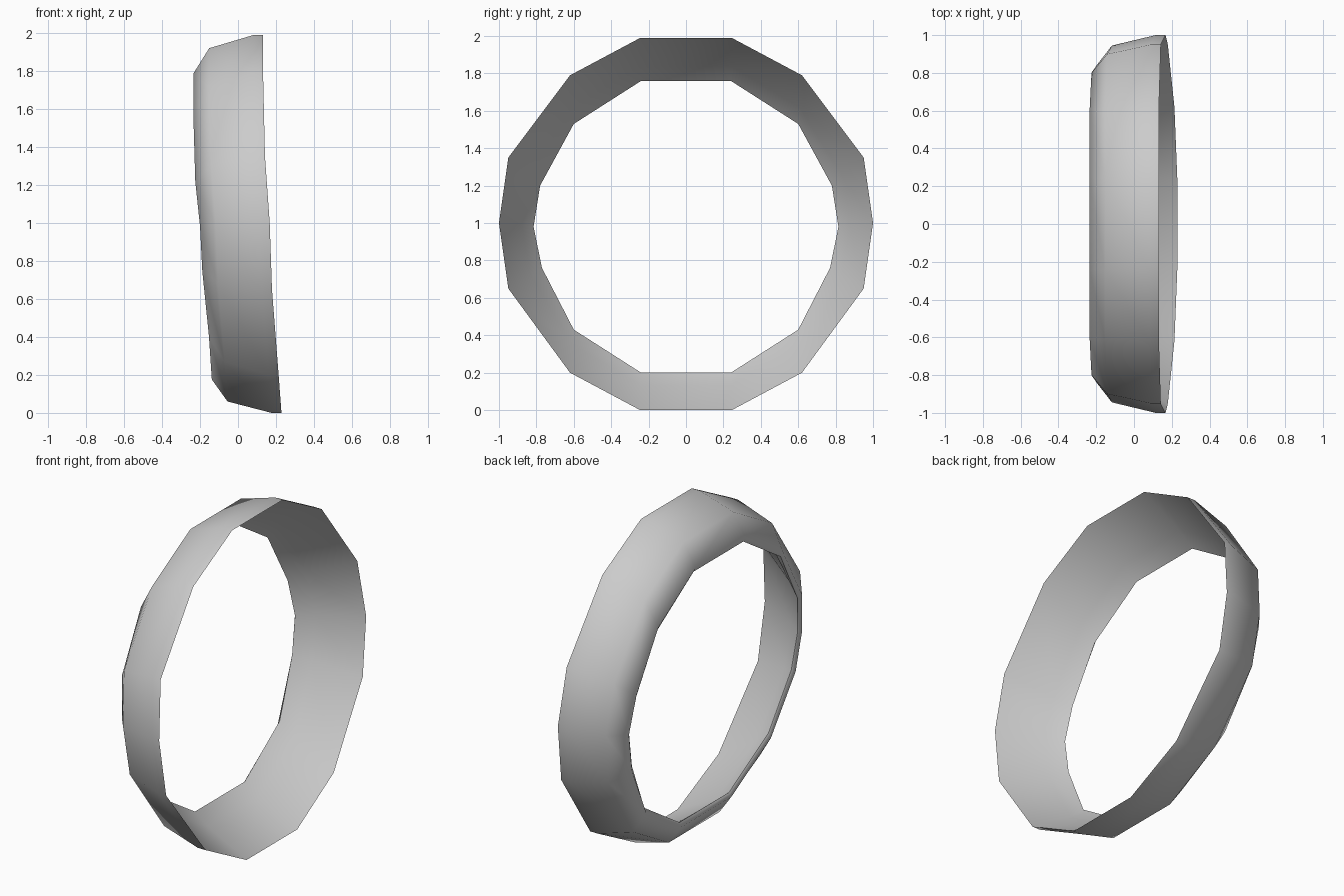
import bpy, bmesh

if "Cube" in bpy.data.objects:
    bpy.data.objects.remove(bpy.data.objects["Cube"])

# Stations down one side of the ring: outer y, outer z, inner y, inner z, x shift (bend)
SIDE = [
    (0.245, 1.99, 0.24, 1.76, -0.035),
    (0.62, 1.79, 0.60, 1.53, -0.035),
    (0.95, 1.35, 0.78, 1.20, -0.025),
    (1.00, 1.00, 0.815, 0.98, 0.0),
    (0.95, 0.65, 0.77, 0.76, 0.012),
    (0.62, 0.20, 0.60, 0.43, 0.047),
    (0.245, 0.00, 0.24, 0.20, 0.062),
]
# Closed cross-section: x, blend from outer (0) to inner (1) outline
PROFILE = [(0.167, 0.0), (0.115, 0.0), (-0.117, 0.3),
           (-0.20, 0.88), (-0.185, 1.0), (-0.095, 0.66)]

# Mirror the stations to get the full 14-sided loop
stations = SIDE + [(-a, b, -c, d, s) for a, b, c, d, s in reversed(SIDE)]

# Ring shell swept around the loop
bm = bmesh.new()
rings = [[bm.verts.new((x + s, oy + (iy - oy) * t, oz + (iz - oz) * t))
          for x, t in PROFILE] for oy, oz, iy, iz, s in stations]
n, m = len(rings), len(PROFILE)
for i in range(n):
    a, b = rings[i], rings[(i + 1) % n]
    for j in range(m):
        k = (j + 1) % m
        bm.faces.new((a[j], a[k], b[k], b[j]))
bmesh.ops.recalc_face_normals(bm, faces=bm.faces[:])
for f in bm.faces:
    f.smooth = True
# Keep the thin front rim and the inner opening crisp
for e in bm.edges:
    if len(e.link_faces) == 2 and e.calc_face_angle() > 1.4:
        e.smooth = False
mesh = bpy.data.meshes.new("ring_band")
bm.to_mesh(mesh)
bm.free()
ring = bpy.data.objects.new("ring_band", mesh)
bpy.context.collection.objects.link(ring)
